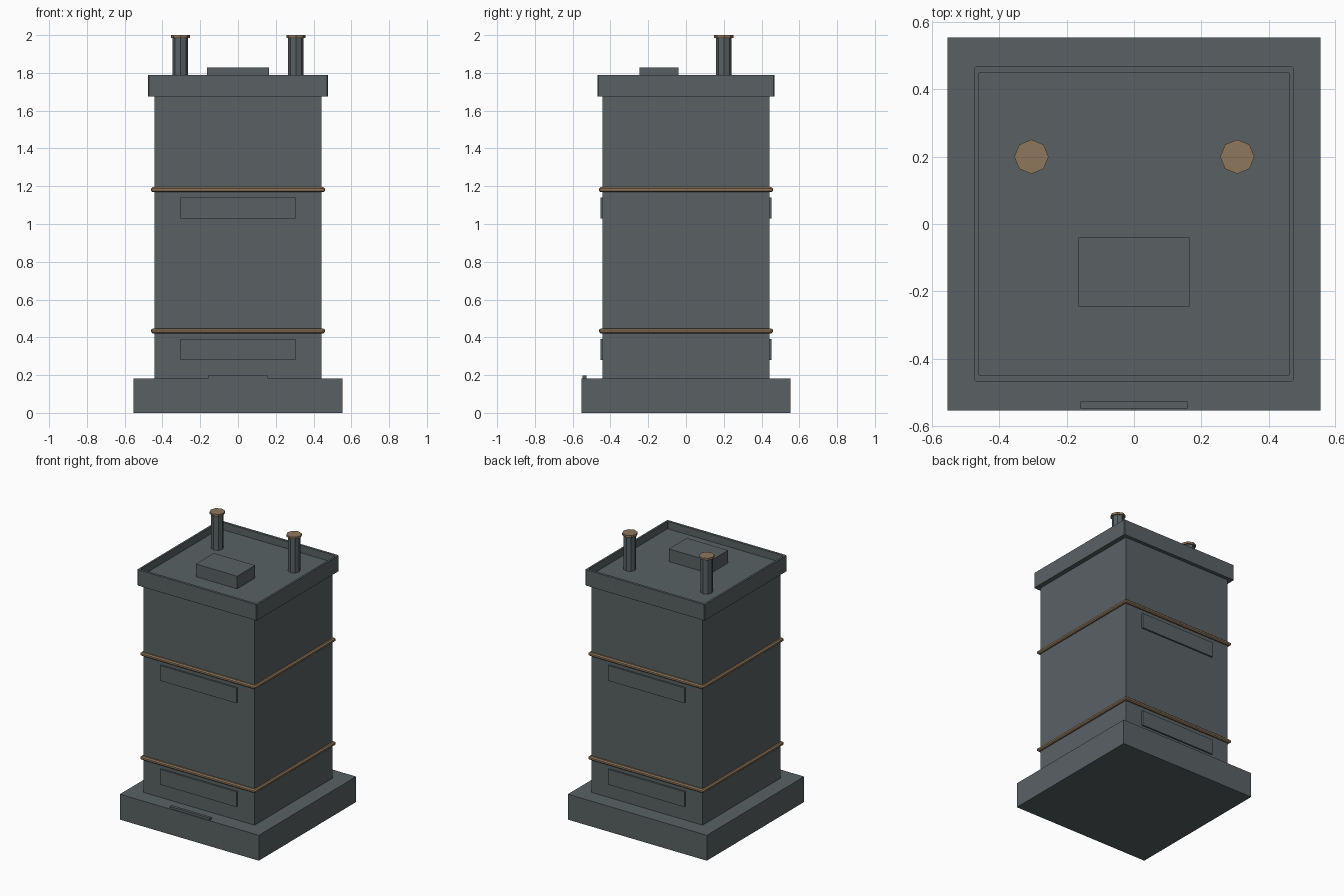
import bpy, bmesh
from mathutils import Matrix

if "Cube" in bpy.data.objects:
    bpy.data.objects.remove(bpy.data.objects["Cube"])


def material(name, rgb):
    m = bpy.data.materials.new(name)
    m.diffuse_color = (*rgb, 1)
    m.use_nodes = True
    m.node_tree.nodes["Principled BSDF"].inputs["Base Color"].default_value = m.diffuse_color
    return m


GREY = material("slate_grey", (0.100, 0.120, 0.127))
TAN = material("tan_trim", (0.27, 0.185, 0.108))


def finish(name, bm, mat):
    bmesh.ops.recalc_face_normals(bm, faces=bm.faces)
    me = bpy.data.meshes.new(name)
    bm.to_mesh(me)
    bm.free()
    me.materials.append(mat)
    ob = bpy.data.objects.new(name, me)
    bpy.context.collection.objects.link(ob)
    return ob


def box(name, x, y, z, mat=GREY):
    """Box from (min, max) ranges."""
    bm = bmesh.new()
    size = Matrix.Diagonal((x[1] - x[0], y[1] - y[0], z[1] - z[0], 1))
    mid = Matrix.Translation((sum(x) / 2, sum(y) / 2, sum(z) / 2))
    bmesh.ops.create_cube(bm, size=1, matrix=mid @ size)
    return finish(name, bm, mat)


def ring(name, loops, mat, closed=False):
    """Stack of square loops (half x, half y, corner chamfer, z) joined by faces."""
    bm = bmesh.new()
    rows = []
    for hx, hy, c, z in loops:
        pts = [(hx, hy - c), (hx - c, hy), (c - hx, hy), (-hx, hy - c),
               (-hx, c - hy), (c - hx, -hy), (hx - c, -hy), (hx, c - hy)]
        rows.append([bm.verts.new((px, py, z)) for px, py in pts])
    pairs = list(zip(rows, rows[1:]))
    if closed:
        pairs.append((rows[-1], rows[0]))
    else:
        bm.faces.new(rows[0])
        bm.faces.new(rows[-1])
    for a, b in pairs:
        for i in range(8):
            j = (i + 1) % 8
            bm.faces.new((a[i], a[j], b[j], b[i]))
    return finish(name, bm, mat)


def octagon(name, x, y, r, z0, z1, mat):
    bm = bmesh.new()
    bmesh.ops.create_cone(bm, cap_ends=True, segments=8, radius1=r, radius2=r,
                          depth=z1 - z0,
                          matrix=Matrix.Translation((x, y, (z0 + z1) / 2)))
    return finish(name, bm, mat)


# Plinth, tower body and door step
box("plinth", (-0.554, 0.554), (-0.554, 0.554), (0, 0.183))
box("tower_body", (-0.442, 0.442), (-0.442, 0.442), (0.183, 1.70))
box("door_step", (-0.159, 0.159), (-0.549, -0.528), (0.18, 0.199))

# Cornice with sunken roof deck
ring("cornice", [(0.476, 0.468, 0.006, 1.676), (0.476, 0.468, 0.006, 1.79),
                 (0.462, 0.450, 0.003, 1.79), (0.462, 0.450, 0.003, 1.737)], GREY)

# Tan string courses with the sign panels beneath them, front and back
for label, z in (("lower", 0.434), ("upper", 1.182)):
    ring(label + "_band", [(0.440, 0.440, 0.002, z - 0.013), (0.452, 0.452, 0.003, z - 0.013),
                           (0.460, 0.460, 0.005, z - 0.006), (0.460, 0.460, 0.005, z + 0.006),
                           (0.452, 0.452, 0.003, z + 0.013), (0.440, 0.440, 0.002, z + 0.013)],
         TAN, closed=True)
    for side, y in (("front", (-0.453, -0.441)), ("back", (0.441, 0.453))):
        box(f"{label}_{side}_panel", (-0.304, 0.304), y, (z - 0.153, z - 0.043))

# Roof hatch and two vent pipes with tan caps
box("roof_hatch", (-0.165, 0.165), (-0.245, -0.04), (1.73, 1.828))
for side, x in (("left", -0.305), ("right", 0.307)):
    octagon(side + "_vent_pipe", x, 0.2, 0.041, 1.73, 1.987, GREY)
    octagon(side + "_vent_cap", x, 0.2, 0.051, 1.985, 2.0, TAN)
